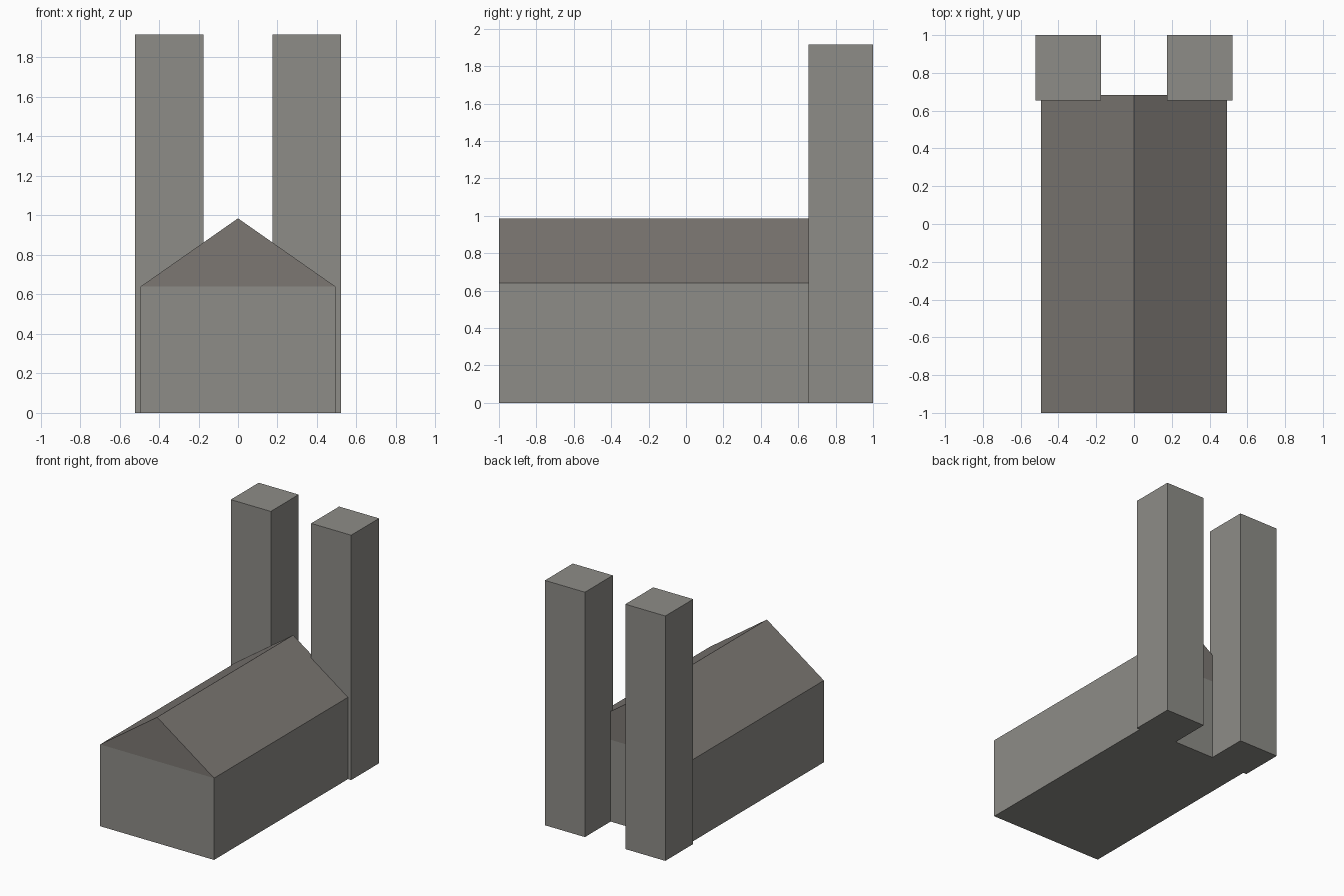
import bpy, bmesh

if "Cube" in bpy.data.objects:
    bpy.data.objects.remove(bpy.data.objects["Cube"])

NAVE_W, NAVE_Y0, NAVE_Y1 = 0.493, -1.0, 0.682
EAVE, RIDGE = 0.64, 0.985


def material(name, color):
    m = bpy.data.materials.new(name)
    m.diffuse_color = (*color, 1)
    m.use_nodes = True
    m.node_tree.nodes["Principled BSDF"].inputs["Base Color"].default_value = m.diffuse_color
    return m


stone = material("stone", (0.27, 0.265, 0.245))
slate = material("slate", (0.2, 0.185, 0.17))


def prism(name, profile, y0, y1, mat):
    """Extrude an XZ profile along y into a closed solid."""
    bm = bmesh.new()
    face = bm.faces.new([bm.verts.new((x, y0, z)) for x, z in profile])
    ext = bmesh.ops.extrude_face_region(bm, geom=[face], use_keep_orig=True)
    verts = [g for g in ext["geom"] if isinstance(g, bmesh.types.BMVert)]
    bmesh.ops.translate(bm, verts=verts, vec=(0, y1 - y0, 0))
    bmesh.ops.recalc_face_normals(bm, faces=bm.faces)
    me = bpy.data.meshes.new(name)
    bm.to_mesh(me)
    bm.free()
    me.materials.append(mat)
    ob = bpy.data.objects.new(name, me)
    bpy.context.collection.objects.link(ob)
    return ob


def rect(x0, x1, z0, z1):
    return [(x0, z0), (x1, z0), (x1, z1), (x0, z1)]


# Main hall and its gabled roof
prism("hall_walls", rect(-NAVE_W, NAVE_W, 0, EAVE), NAVE_Y0, NAVE_Y1, stone)
prism("gable_roof", [(-NAVE_W, EAVE), (NAVE_W, EAVE), (0, RIDGE)],
      NAVE_Y0, NAVE_Y1, slate)

# Twin towers at the back
for side, x in (("left", -0.348), ("right", 0.348)):
    prism(side + "_tower", rect(x - 0.173, x + 0.173, 0, 1.916), 0.655, 1.0, stone)
